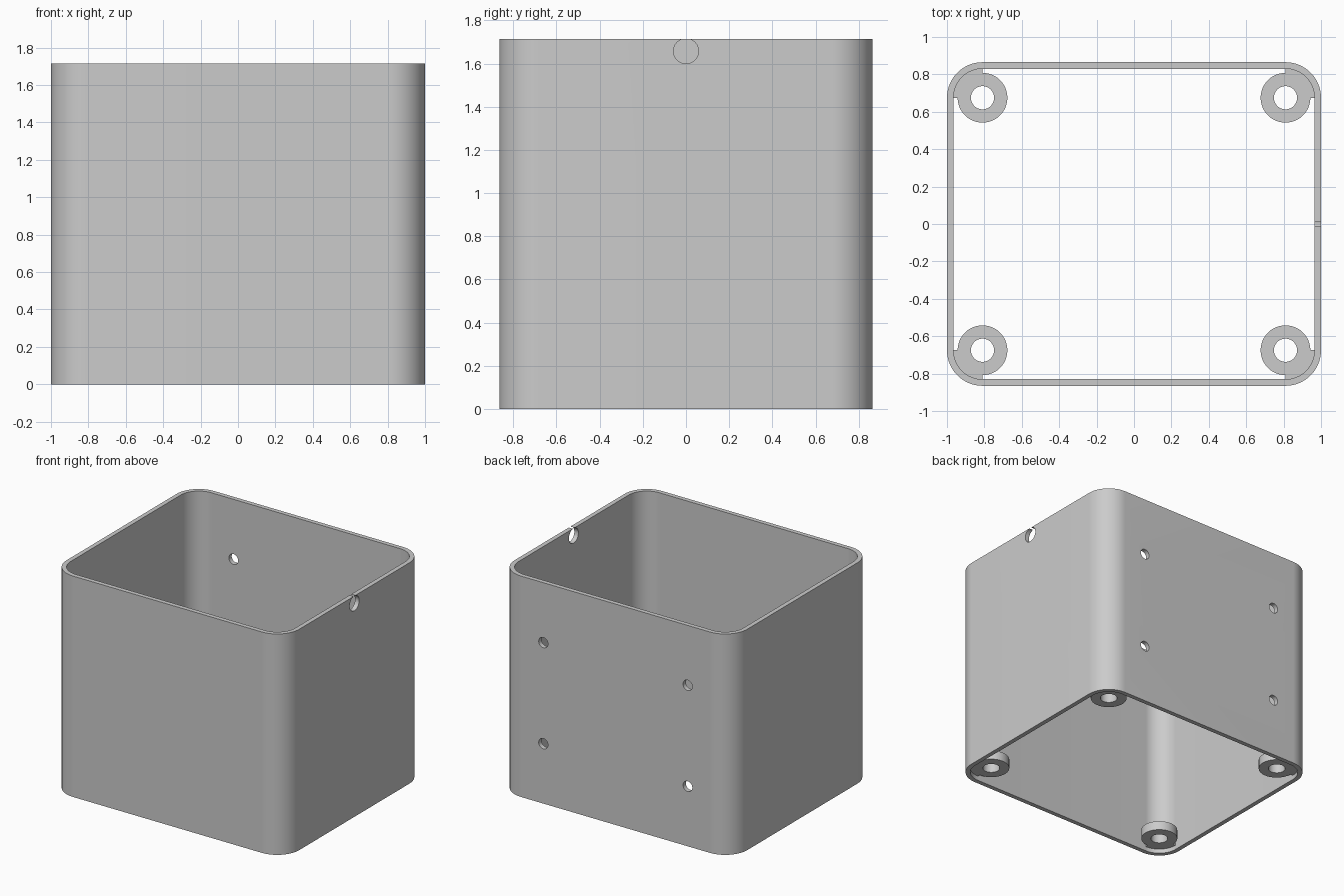
import bpy, bmesh, math
from mathutils import Matrix, Vector

if "Cube" in bpy.data.objects:
    bpy.data.objects.remove(bpy.data.objects["Cube"])

# Overall sizes
HALF_X, HALF_Y, HEIGHT = 1.0, 0.865, 1.715
CORNER_R, WALL = 0.19, 0.035
CX, CY = HALF_X - CORNER_R, HALF_Y - CORNER_R
SEGS = 24

grey = bpy.data.materials.new("light grey plastic")
grey.use_nodes = True
grey.diffuse_color = (0.6, 0.6, 0.6, 1)
grey.node_tree.nodes["Principled BSDF"].inputs["Base Color"].default_value = (0.6, 0.6, 0.6, 1)


def make_object(name, bm):
    bmesh.ops.recalc_face_normals(bm, faces=bm.faces)
    mesh = bpy.data.meshes.new(name)
    bm.to_mesh(mesh)
    bm.free()
    mesh.materials.append(grey)
    obj = bpy.data.objects.new(name, mesh)
    bpy.context.collection.objects.link(obj)
    return obj


def activate(obj):
    bpy.ops.object.select_all(action='DESELECT')
    obj.select_set(True)
    bpy.context.view_layer.objects.active = obj


def tube(name, outer, inner, z0, z1):
    """Closed tube between two outlines with equal point counts."""
    bm = bmesh.new()
    rings = [[bm.verts.new((x, y, z)) for x, y in outline]
             for outline, z in ((outer, z0), (outer, z1), (inner, z1), (inner, z0))]
    n = len(outer)
    for k in range(4):
        a, b = rings[k], rings[(k + 1) % 4]
        for i in range(n):
            j = (i + 1) % n
            bm.faces.new((a[i], a[j], b[j], b[i]))
    return make_object(name, bm)


def rounded_outline(radius):
    points = []
    for q, (sx, sy) in enumerate(((1, 1), (-1, 1), (-1, -1), (1, -1))):
        for i in range(SEGS + 1):
            a = math.pi / 2 * (q + i / SEGS)
            points.append((sx * CX + radius * math.cos(a), sy * CY + radius * math.sin(a)))
    return points


def cut_hole(target, location, radius, axis):
    bm = bmesh.new()
    turn = Vector((0, 0, 1)).rotation_difference(Vector(axis)).to_matrix().to_4x4()
    bmesh.ops.create_cone(bm, cap_ends=True, segments=48, radius1=radius, radius2=radius,
                          depth=0.2, matrix=Matrix.Translation(location) @ turn)
    cutter = make_object("hole_cutter", bm)
    cutter.hide_render = True
    activate(target)
    mod = target.modifiers.new("hole", 'BOOLEAN')
    mod.operation, mod.solver, mod.object = 'DIFFERENCE', 'EXACT', cutter
    bpy.ops.object.modifier_apply(modifier=mod.name)
    bpy.data.objects.remove(cutter)


# Open rounded shell
shell = tube("shell", rounded_outline(CORNER_R), rounded_outline(CORNER_R - WALL), 0, HEIGHT)

# Four mounting holes through the back wall
for x in (-0.62, 0.62):
    for z in (0.465, 1.25):
        cut_hole(shell, (x, HALF_Y, z), 0.04, (0, 1, 0))

# Cable notch breaking through the rim of the side wall
cut_hole(shell, (HALF_X, 0, 1.658), 0.058, (1, 0, 0))
parts = [shell]

# Screw bosses, with the outer quarter widened to meet the corner
for side_x, sx in (("left", 1), ("right", -1)):
    for side_y, sy in (("front", -1), ("back", 1)):
        outer, inner = [], []
        for q in range(4):
            r = CORNER_R - WALL + 0.004 if q == 0 else 0.133
            for i in range(SEGS + 1):
                a = math.pi / 2 * (q + i / SEGS)
                c, s = sx * math.cos(a), sy * math.sin(a)
                outer.append((sx * CX + r * c, sy * CY + r * s))
                inner.append((sx * CX + 0.062 * c, sy * CY + 0.062 * s))
        boss = tube(f"{side_y}_{side_x}_boss", outer, inner, 0.035, 0.107)
        bm = bmesh.new()
        bm.from_mesh(boss.data)
        bmesh.ops.remove_doubles(bm, verts=bm.verts, dist=1e-5)
        bm.to_mesh(boss.data)
        bm.free()
        parts.append(boss)

for part in parts:
    activate(part)
    bpy.ops.object.shade_smooth_by_angle(angle=math.radians(30))
